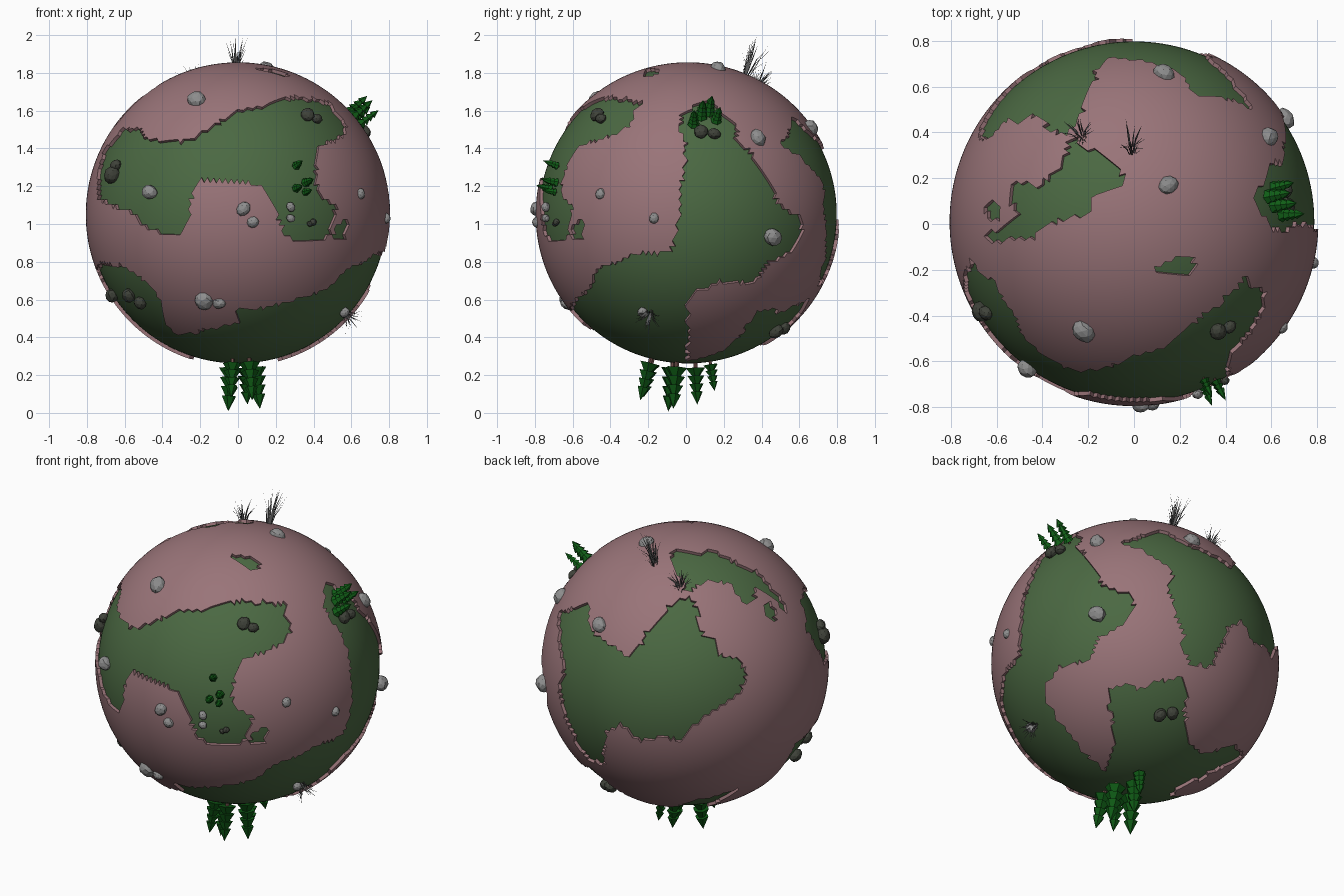
import bpy
import bmesh
import math
import random
from mathutils import Vector, Matrix, noise

random.seed(4)
if "Cube" in bpy.data.objects:
    bpy.data.objects.remove(bpy.data.objects["Cube"])

CENTRE = Vector((0, 0.01, 1.05))
RADIUS = 0.806
DEPTH = 0.018


def material(name, red, green, blue):
    mat = bpy.data.materials.new(name)
    mat.use_nodes = True
    colour = (red, green, blue, 1)
    mat.diffuse_color = colour
    shader = mat.node_tree.nodes["Principled BSDF"]
    shader.inputs["Base Color"].default_value = colour
    shader.inputs["Roughness"].default_value = 0.9
    return mat


CLAY = material("mauve_clay", 0.32, 0.175, 0.19)
MEADOW = material("meadow_green", 0.07, 0.14, 0.055)
STONE = material("grey_stone", 0.27, 0.27, 0.27)
MOSS = material("dark_mossy_stone", 0.05, 0.055, 0.042)
PINE = material("pine_green", 0.005, 0.11, 0.008)
BARK = material("bark", 0.16, 0.08, 0.07)
REED = material("dry_reed", 0.11, 0.11, 0.11)


def finish(name, bm, materials, smooth=False):
    mesh = bpy.data.meshes.new(name)
    bm.to_mesh(mesh)
    bm.free()
    for mat in materials:
        mesh.materials.append(mat)
    obj = bpy.data.objects.new(name, mesh)
    bpy.context.collection.objects.link(obj)
    if smooth:
        bpy.ops.object.select_all(action="DESELECT")
        obj.select_set(True)
        bpy.context.view_layer.objects.active = obj
        bpy.ops.object.shade_smooth_by_angle(angle=math.radians(28))
    return obj


def facing(turn, tilt):
    """Right, up and outward axes of a stencil plane around the globe."""
    a, e = math.radians(turn), math.radians(tilt)
    out = Vector((math.sin(a) * math.cos(e), -math.cos(a) * math.cos(e), math.sin(e)))
    right = Vector((math.cos(a), math.sin(a), 0))
    return right, out.cross(right), out


FRONT = facing(0, 0)
SIDE = facing(90, 0)
TOP = facing(0, 90)
BACK = facing(215, 25)
UNDER = facing(140, -30)


def on_globe(frame, u, v):
    """Unit direction of a stencil point, given in hundredths."""
    right, up, out = frame
    u, v = u / 100, v / 100
    w = math.sqrt(max(0, RADIUS ** 2 - u * u - v * v))
    return (right * u + up * v + out * w).normalized()


def inside(outline, x, y):
    hit = False
    for (ax, ay), (bx, by) in zip(outline, outline[1:] + outline[:1]):
        if (ay > y) != (by > y) and x < (bx - ax) * (y - ay) / (by - ay) + ax:
            hit = not hit
    return hit


# Meadow outlines, in hundredths on their stencil planes
stencils = []


def meadow(frame, *outline):
    stencils.append((frame, list(outline)))


meadow(FRONT, (-62, 45), (-54, 47), (-47, 40), (-36, 38), (-23, 41), (-14, 47), (-2, 54),
       (13, 58), (25, 62), (41, 62), (49, 59), (57, 48), (56, 42), (42, 35), (41, 19), (44, 10),
       (52, 4), (49, -11), (43, -15), (33, -15), (25, -12), (21, 0), (14, 15), (-2, 18),
       (-20, 18), (-25, 12), (-26, -4), (-31, -10), (-41, -11), (-52, -5), (-58, 2), (-67, 4),
       (-75, 8), (-74, 22), (-70, 36))
meadow(FRONT, (58, -2), (60, -6), (56, -13), (50, -13), (52, -7))
meadow(FRONT, (-73, -26), (-63, -27), (-55, -30), (-47, -37), (-41, -46), (-38, -58),
       (-32, -64), (-24, -63), (-12, -60), (1, -58), (13, -51), (25, -47), (38, -43), (49, -38),
       (54, -31), (62, -28), (72, -22), (80, -18), (85, -40), (50, -75), (20, -90), (-30, -90),
       (-70, -60), (-80, -35))
meadow(SIDE, (-4, 46), (-3, 53), (4, 59), (13, 60), (18, 54), (25, 48), (26, 40), (35, 32),
       (42, 19), (49, 5), (61, -2), (62, -11), (54, -21), (43, -25), (38, -32), (35, -37),
       (17, -36), (6, -40), (-2, -48), (-8, -63), (-16, -70), (-17, -77), (-30, -90), (-70, -60),
       (-60, -46), (-52, -39), (-41, -34), (-40, -29), (-20, -28), (-11, -25), (-7, -11),
       (-3, 3), (-4, 16), (-1, 26), (-1, 34))
meadow(TOP, (-54, 16), (-52, 18), (-41, 16), (-33, 23), (-31, 29), (-27, 38), (-21, 31),
       (-13, 30), (-4, 20), (-7, 16), (-19, 10), (-19, 3), (-37, -1), (-43, -7), (-54, -8),
       (-63, -10), (-65, -6), (-58, -3), (-50, 3), (-56, 10))
meadow(TOP, (-66, 7), (-59, 10), (-58, 2), (-63, 0))
meadow(TOP, (9, -21), (14, -17), (23, -15), (29, -18), (26, -22), (15, -24))
meadow(BACK, (-71, 29), (-61, 32), (-53, 34), (-54, 22), (-50, 16), (-42, 11), (-33, 4),
       (-25, 11), (-22, 19), (-14, 25), (-9, 33), (3, 39), (9, 30), (6, 25), (11, 16), (17, 14),
       (19, 5), (30, 3), (35, -4), (32, -14), (23, -23), (9, -31), (-3, -43), (-14, -41),
       (-25, -43), (-36, -34), (-44, -39), (-46, -56), (-53, -54), (-61, -45), (-67, -31),
       (-71, -14), (-68, -3), (-71, 14))
meadow(UNDER, (-15, -15), (-3, -11), (2, -15), (14, -9), (28, -8), (30, -20), (28, -28),
       (30, -45), (39, -51), (56, -45), (61, -52), (42, -62), (25, -70), (14, -79), (0, -90),
       (-50, -75), (-60, -55), (-48, -41), (-42, -50), (-33, -59), (-17, -62), (-12, -45),
       (-14, -30))


def is_meadow(point):
    p = (point + noise.noise_vector(point * 14) * 0.014) * 100
    return any(p.dot(out) > 0 and inside(outline, p.dot(right), p.dot(up))
               for (right, up, out), outline in stencils)


# Globe: clay shell with sunken meadows
bm = bmesh.new()
bmesh.ops.create_icosphere(bm, subdivisions=6, radius=RADIUS)
sunk = [f for f in bm.faces if is_meadow(f.calc_center_median())]
result = bmesh.ops.extrude_face_region(bm, geom=sunk)["geom"]
left_over = [f for f in sunk if f.is_valid]
if left_over:
    bmesh.ops.delete(bm, geom=left_over, context="FACES")
for item in result:
    if isinstance(item, bmesh.types.BMVert):
        item.co *= 1 - DEPTH / RADIUS
    elif isinstance(item, bmesh.types.BMFace):
        item.material_index = 1
bmesh.ops.translate(bm, verts=bm.verts, vec=CENTRE)
finish("globe", bm, [CLAY, MEADOW], smooth=True)


def stand(direction, height=RADIUS, spin=0.0):
    """Matrix that stands a part upright on the globe."""
    turn = direction.to_track_quat("Z", "Y").to_matrix().to_4x4()
    return Matrix.Translation(CENTRE + direction * height) @ turn @ Matrix.Rotation(spin, 4, "Z")


# Boulders: dented low-poly balls half buried in the ground
def boulders(name, mat, spots):
    bm = bmesh.new()
    for frame, u, v, size in spots:
        ball = bmesh.ops.create_icosphere(bm, subdivisions=2, radius=size / 100)["verts"]
        stretch = Vector((1, random.uniform(0.8, 0.95), 0.8))
        for vert in ball:
            vert.co = vert.co * stretch * random.uniform(0.93, 1.06)
        spot = stand(on_globe(frame, u, v), RADIUS - 0.002, random.uniform(0, 6))
        bmesh.ops.transform(bm, matrix=spot, verts=ball)
    finish(name, bm, [mat])


boulders("grey_boulders", STONE, [
    (TOP, 13, 65, 5), (TOP, 59, 37, 5), (TOP, 15, 16, 4.6), (TOP, -22, -48, 5.5),
    (FRONT, -47, 12, 4.6), (FRONT, 3, 3, 4), (FRONT, 8, -4, 3.2), (FRONT, -18, -46, 5.2),
    (FRONT, -10, -47, 3.5), (FRONT, 65, 11, 3), (FRONT, 28, 4, 2.7), (FRONT, 28, -2, 2.5),
    (SIDE, 45, -12, 5.2), (SIDE, -18, -2, 3), (SIDE, -24, -52, 3)])
boulders("mossy_boulders", MOSS, [
    (FRONT, -67, 21, 5), (FRONT, -65, 26, 3.5), (FRONT, -58, -43, 4), (FRONT, -52, -47, 3.7),
    (FRONT, -67, -43, 4.2), (FRONT, 37, 53, 4), (FRONT, 42, 51, 3.2), (FRONT, 40, -4, 2),
    (FRONT, 38, -5, 1.6), (SIDE, 7, 44, 4), (SIDE, 14, 43, 3.5), (UNDER, 14, -29, 4.2),
    (UNDER, 21, -28, 3.8)])


# Pine trees: stacked cones on a short trunk
def cone(bm, low, high, r_low, r_high, sides, index):
    made = bmesh.ops.create_cone(bm, cap_ends=True, segments=sides, radius1=r_low,
                                 radius2=r_high, depth=high - low,
                                 matrix=Matrix.Translation((0, 0, (low + high) / 2)))["verts"]
    for face in {f for vert in made for f in vert.link_faces}:
        face.material_index = index
    return made


def pines(name, spots, tiers=4):
    bm = bmesh.new()
    for frame, u, v, tall in spots:
        h = tall / 100
        verts = cone(bm, -0.03, h * 0.2, h * 0.05, h * 0.05, 6, 1)
        for i in range(tiers):
            low = h * (0.12 + 0.19 * i)
            high = h if i == tiers - 1 else low + h * 0.32
            verts += cone(bm, low, high, h * (0.24 - 0.03 * i), 0, 6, 0)
        spot = stand(on_globe(frame, u, v), RADIUS - DEPTH, random.uniform(0, 6))
        bmesh.ops.transform(bm, matrix=spot, verts=verts)
    finish(name, bm, [PINE, BARK])


SOUTH = facing(0, -90)
pines("south_pines", [(SOUTH, -4, 8, 26), (SOUTH, 9, 6, 25), (SOUTH, 4, -4, 22),
                      (SOUTH, 6, 20, 23), (SOUTH, -3, 19, 21), (SOUTH, 7, -12, 16)])
pines("side_pines", [(SIDE, 3, 48, 14), (SIDE, 7, 52, 15), (SIDE, 11, 54, 15),
                     (SIDE, 15, 50, 13)])
pines("front_pines", [(FRONT, 31, 26, 10), (FRONT, 36, 17, 11), (FRONT, 31, 14, 10),
                      (FRONT, 36, 12, 9)], tiers=3)


# Reeds: thin bent blades spreading from a clump
def reeds(name, frame, u, v, tall, blades=26):
    bm = bmesh.new()
    for _ in range(blades):
        angle = random.uniform(0, math.tau)
        lean = Vector((math.cos(angle), math.sin(angle), 0))
        side = Vector((-lean.y, lean.x, 0)) * 0.003
        h = tall * random.uniform(0.35, 1)
        foot = lean * random.uniform(0, 0.02) - Vector((0, 0, 0.01))
        middle = foot + lean * 0.018 + Vector((0, 0, h * 0.55))
        tip = foot + lean * random.uniform(0.03, 0.07) + Vector((0, 0, h))
        a, b, c, d, e = [bm.verts.new(p) for p in
                         (foot - side, foot + side, middle + side, middle - side, tip)]
        bm.faces.new((a, b, c, d))
        bm.faces.new((d, c, e))
    bmesh.ops.transform(bm, matrix=stand(on_globe(frame, u, v), RADIUS - 0.01), verts=bm.verts)
    finish(name, bm, [REED])


reeds("top_reeds", TOP, -1, 31, 0.23)
reeds("left_reeds", TOP, -23, 37, 0.15)
reeds("side_reeds", SIDE, -20, -53, 0.1)
